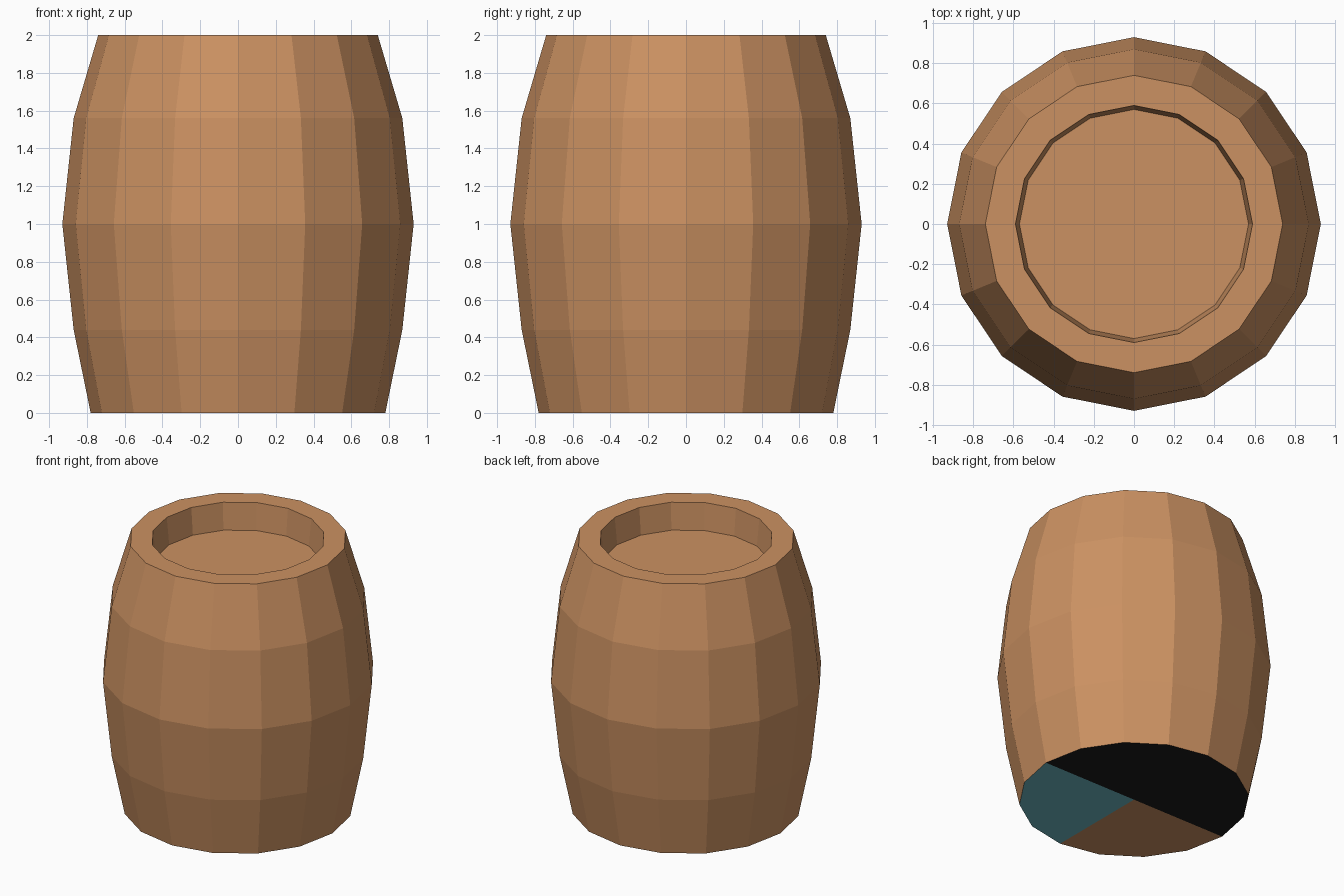
import bpy, bmesh, math

if "Cube" in bpy.data.objects:
    bpy.data.objects.remove(bpy.data.objects["Cube"])

SIDES = 16


def material(name, rgb):
    m = bpy.data.materials.new(name)
    m.diffuse_color = (*rgb, 1.0)
    m.use_nodes = True
    m.node_tree.nodes["Principled BSDF"].inputs["Base Color"].default_value = m.diffuse_color
    return m


wood = material("warm_wood", (0.60, 0.285, 0.122))
teal = material("teal", (0.155, 0.48, 0.55))
black = material("black", (0.01, 0.01, 0.01))


def add_ring(bm, r, z):
    step = 2 * math.pi / SIDES
    return [bm.verts.new((r * math.cos(i * step), r * math.sin(i * step), z))
            for i in range(SIDES)]


# Barrel profile: bulging wall, flat rim, then down into the recess
profile = [(0.78, 0), (0.87, 0.44), (0.93, 1.0), (0.87, 1.56), (0.74, 2.0),
           (0.59, 2.0), (0.57, 1.8)]
bm = bmesh.new()
rings = [add_ring(bm, r, z) for r, z in profile]
for low, high in zip(rings, rings[1:]):
    for i in range(SIDES):
        j = (i + 1) % SIDES
        bm.faces.new((low[i], low[j], high[j], high[i]))

# Recessed lid
bm.faces.new(rings[-1])

# Base: fan of wedges, coloured by the quadrant they lie in
hub = bm.verts.new((0, 0, 0))
for i in range(SIDES):
    face = bm.faces.new((hub, rings[0][(i + 1) % SIDES], rings[0][i]))
    c = face.calc_center_median()
    if c.y > 0:
        face.material_index = 2
    elif c.x > 0:
        face.material_index = 1

mesh = bpy.data.meshes.new("barrel")
bm.to_mesh(mesh)
bm.free()
for m in (wood, teal, black):
    mesh.materials.append(m)
barrel = bpy.data.objects.new("barrel", mesh)
bpy.context.collection.objects.link(barrel)
